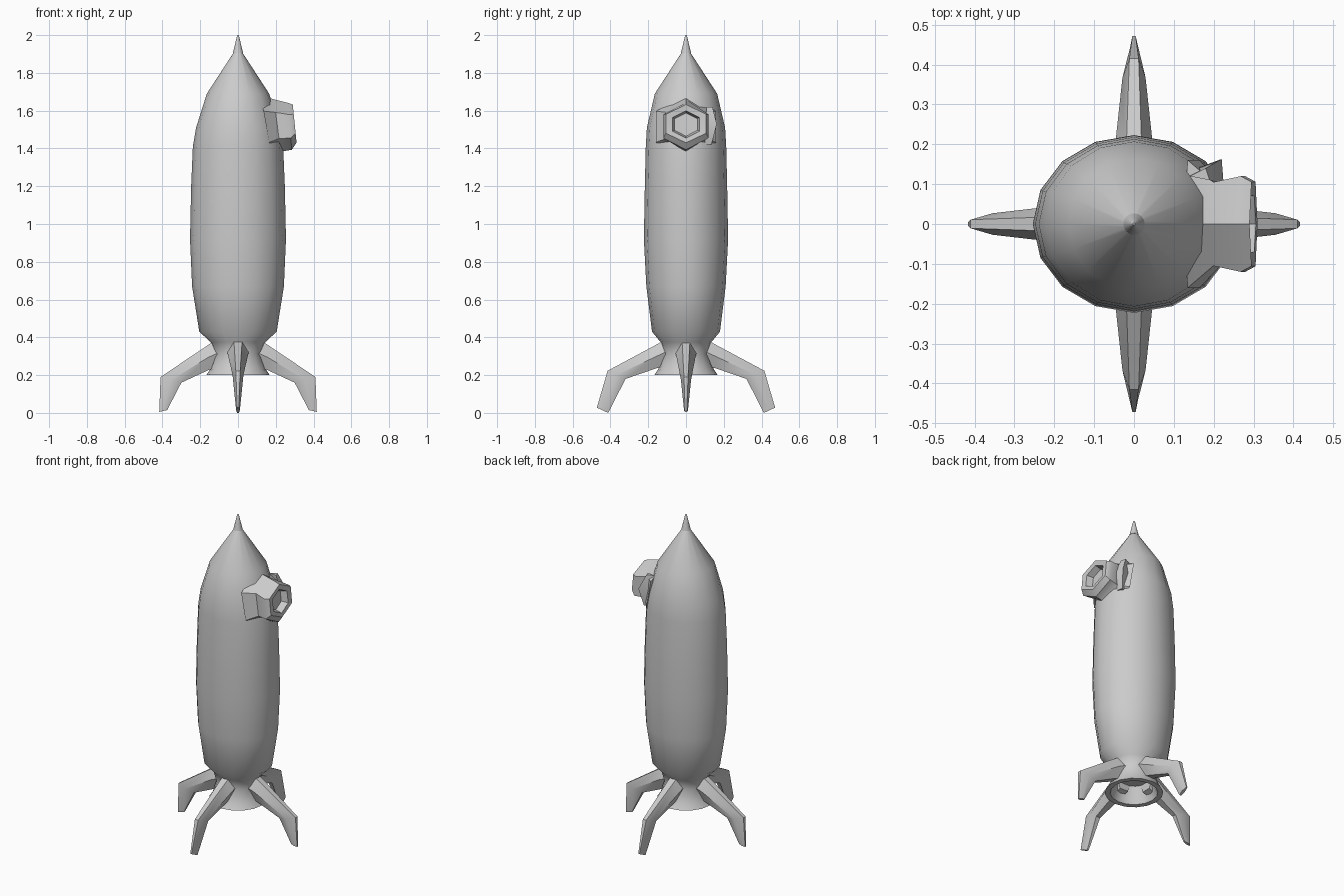
import bpy, bmesh, math
from mathutils import Vector

if "Cube" in bpy.data.objects:
    bpy.data.objects.remove(bpy.data.objects["Cube"])


def loft(name, rings, smooth=35):
    """Skin a list of equal-length vertex rings and cap both ends."""
    bm = bmesh.new()
    loops = [[bm.verts.new(p) for p in ring] for ring in rings]
    n = len(loops[0])
    for a, b in zip(loops, loops[1:]):
        for i in range(n):
            j = (i + 1) % n
            bm.faces.new((a[i], a[j], b[j], b[i]))
    bm.faces.new(loops[0][::-1])
    bm.faces.new(loops[-1])
    bmesh.ops.recalc_face_normals(bm, faces=bm.faces)
    mesh = bpy.data.meshes.new(name)
    bm.to_mesh(mesh)
    bm.free()
    ob = bpy.data.objects.new(name, mesh)
    bpy.context.collection.objects.link(ob)
    bpy.ops.object.select_all(action='DESELECT')
    ob.select_set(True)
    bpy.context.view_layer.objects.active = ob
    bpy.ops.object.shade_smooth_by_angle(angle=math.radians(smooth))
    return ob


def ellipse(z, rx, ry, n=16):
    return [(rx * math.cos(math.tau * i / n), ry * math.sin(math.tau * i / n), z)
            for i in range(n)]


# Hull with hollow nozzle: height, x radius, y radius
hull = [(0.30, 0.10, 0.10), (0.20, 0.137, 0.137), (0.20, 0.168, 0.168),
        (0.23, 0.148, 0.148), (0.31, 0.125, 0.12), (0.375, 0.145, 0.135),
        (0.43, 0.205, 0.18), (0.67, 0.243, 0.21), (0.92, 0.254, 0.223),
        (1.20, 0.248, 0.218), (1.41, 0.239, 0.213), (1.51, 0.222, 0.207),
        (1.69, 0.165, 0.165), (1.91, 0.022, 0.022)]
loft("hull", [ellipse(*h) for h in hull], 40)

# Nose spike
loft("nose_spike", [ellipse(1.905, 0.027, 0.027), ellipse(1.95, 0.016, 0.016),
                    ellipse(1.99, 0.007, 0.007), ellipse(2.0, 0.003, 0.003)])


# Bent landing legs: inner point, outer point, half width at each section
def leg(name, sections, turn):
    rings = []
    for ui, zi, uo, zo, w in sections:
        a, b = Vector((ui, 0, zi)), Vector((uo, 0, zo))
        ring = []
        for t, k in ((0, -.5), (.5, -1), (1, -.4), (1, .4), (.5, 1), (0, .5)):
            p = a.lerp(b, t)
            c, s = math.cos(turn), math.sin(turn)
            y = k * w
            ring.append((p.x * c - y * s, p.x * s + y * c, p.z))
        rings.append(ring)
    return loft(name, rings, 35)


side = [(0.09, 0.25, 0.09, 0.40, 0.058), (0.16, 0.225, 0.15, 0.365, 0.05),
        (0.30, 0.16, 0.41, 0.19, 0.027), (0.375, 0.015, 0.417, 0.005, 0.010)]
fore = [(0.09, 0.26, 0.09, 0.40, 0.058), (0.16, 0.235, 0.15, 0.365, 0.052),
        (0.32, 0.18, 0.415, 0.223, 0.029), (0.412, 0.0, 0.472, 0.028, 0.010)]
for i, nm in enumerate(("right", "back", "left", "front")):
    leg(nm + "_leg", fore if i % 2 else side, i * math.pi / 2)


# Hexagonal porthole: top x, top z, bottom x, bottom z, half width in y
def hexagon(xt, zt, xb, zb, w):
    ring = []
    for i in range(6):
        a = math.tau * i / 6
        t = (1 - math.cos(a)) / 2
        ring.append((xt + (xb - xt) * t, w * math.sin(a) / math.sin(math.pi / 3),
                     zt + (zb - zt) * t))
    return ring


port = [(0.12, 1.68, 0.18, 1.35, 0.16), (0.19, 1.66, 0.226, 1.383, 0.105),
        (0.262, 1.642, 0.285, 1.393, 0.12), (0.29, 1.632, 0.31, 1.43, 0.106),
        (0.288, 1.60, 0.306, 1.455, 0.072), (0.25, 1.588, 0.265, 1.465, 0.06)]
loft("porthole", [hexagon(*p) for p in port], 45)

# Small raised flap beside the porthole
loft("porthole_flap", [[(0.14, 0.12, 1.62), (0.18, 0.14, 1.62), (0.19, 0.11, 1.62)],
                       [(0.13, 0.13, 1.53), (0.22, 0.163, 1.53), (0.225, 0.10, 1.53)],
                       [(0.15, 0.12, 1.42), (0.20, 0.135, 1.42), (0.21, 0.10, 1.42)]])
